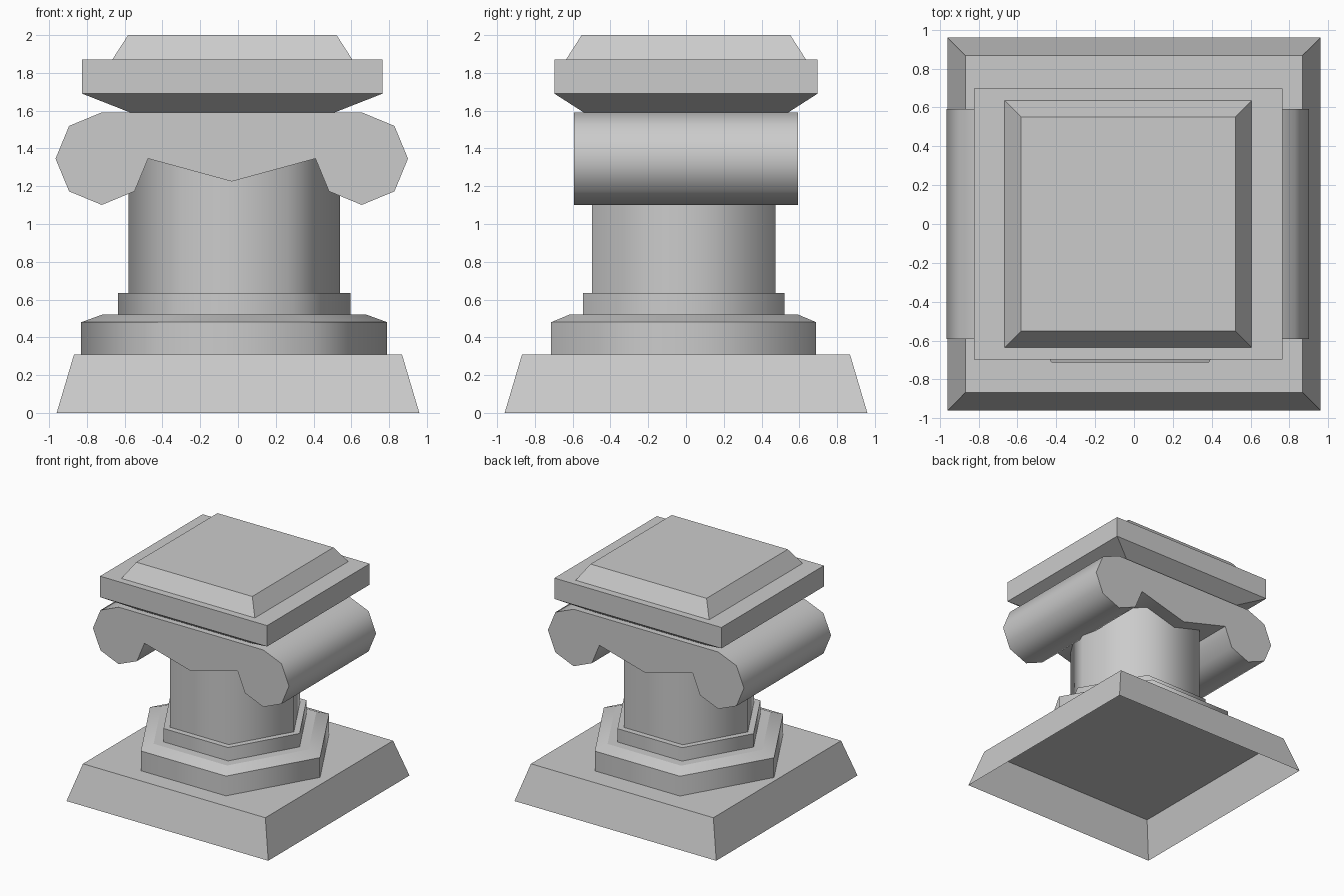
import bpy
import bmesh
from math import cos, sin, pi, radians, sqrt

default = bpy.data.objects.get("Cube")
if default:
    bpy.data.objects.remove(default, do_unlink=True)

stone = bpy.data.materials.new("grey stone")
stone.use_nodes = True
GREY = (0.6, 0.6, 0.6, 1.0)
stone.diffuse_color = GREY
stone.node_tree.nodes["Principled BSDF"].inputs["Base Color"].default_value = GREY


def finish(name, bm):
    """Turn a bmesh into a named stone object."""
    bmesh.ops.recalc_face_normals(bm, faces=bm.faces)
    mesh = bpy.data.meshes.new(name)
    bm.to_mesh(mesh)
    bm.free()
    mesh.materials.append(stone)
    obj = bpy.data.objects.new(name, mesh)
    bpy.context.collection.objects.link(obj)
    return obj


def stack(name, sides, levels, centre, smooth=False, bottom=True):
    """Loft regular polygon rings; each level is (x radius, y radius, z)."""
    bm = bmesh.new()
    turn = pi / 4 if sides == 4 else 0
    rings = []
    for rx, ry, z in levels:
        angles = [turn + 2 * pi * i / sides for i in range(sides)]
        rings.append([bm.verts.new((centre[0] + rx * cos(a), centre[1] + ry * sin(a), z))
                      for a in angles])
    for low, high in zip(rings, rings[1:]):
        for i in range(sides):
            j = (i + 1) % sides
            bm.faces.new((low[i], low[j], high[j], high[i])).smooth = smooth
    bm.faces.new(rings[-1])
    if bottom:
        bm.faces.new(rings[0][::-1])
    # Rims stay crisp while the sides shade round
    for edge in bm.edges:
        if abs(edge.verts[0].co.z - edge.verts[1].co.z) < 1e-5:
            edge.smooth = False
    return finish(name, bm)


def square(levels):
    """Convert half widths to corner radii."""
    return [(hx * sqrt(2), hy * sqrt(2), z) for hx, hy, z in levels]


def hexagon(levels):
    return [(r, r, z) for r, z in levels]


# Hollow sloping plinth, open underneath
stack("plinth", 4, square([(0.96, 0.96, 0), (0.868, 0.868, 0.31)]), (0, 0), bottom=False)

# Six-sided foot mouldings and shaft
AXIS = (-0.02, -0.012)
stack("lower_foot_ring", 6, hexagon([(0.81, 0.31), (0.81, 0.48), (0.70, 0.52)]),
      AXIS, smooth=True, bottom=False)
stack("upper_foot_ring", 6, hexagon([(0.615, 0.515), (0.615, 0.635)]), AXIS, smooth=True)
stack("shaft", 6, hexagon([(0.56, 0.63), (0.56, 1.42)]), AXIS, smooth=True)

# Scroll capital: an octagonal volute at each end, mirrored, extruded in depth
CAP_X, VOLUTE_X, VOLUTE_Z, VOLUTE_R = -0.033, 0.688, 1.346, 0.245
half = [(VOLUTE_X + VOLUTE_R * cos(radians(a)), VOLUTE_Z + VOLUTE_R * sin(radians(a)))
        for a in range(90, -181, -45)]
outline = half + [(0, 1.225)] + [(-x, z) for x, z in reversed(half)]
bm = bmesh.new()
face = bm.faces.new([bm.verts.new((CAP_X + x, -0.592, z)) for x, z in outline])
extruded = bmesh.ops.extrude_face_region(bm, geom=[face], use_keep_orig=True)
moved = [v for v in extruded["geom"] if isinstance(v, bmesh.types.BMVert)]
bmesh.ops.translate(bm, verts=moved, vec=(0, 1.184, 0))
capital = finish("scroll_capital", bm)
bpy.ops.object.select_all(action="DESELECT")
capital.select_set(True)
bpy.context.view_layer.objects.active = capital
bpy.ops.object.shade_smooth_by_angle(angle=radians(50))

# Flared slab and bevelled cap on top
TOP = (-0.03, 0)
stack("flared_slab", 4, square([(0.54, 0.54, 1.59), (0.795, 0.697, 1.69),
                                (0.795, 0.697, 1.87)]), TOP)
stack("top_cap", 4, square([(0.637, 0.637, 1.868), (0.552, 0.552, 2.0)]), TOP)
